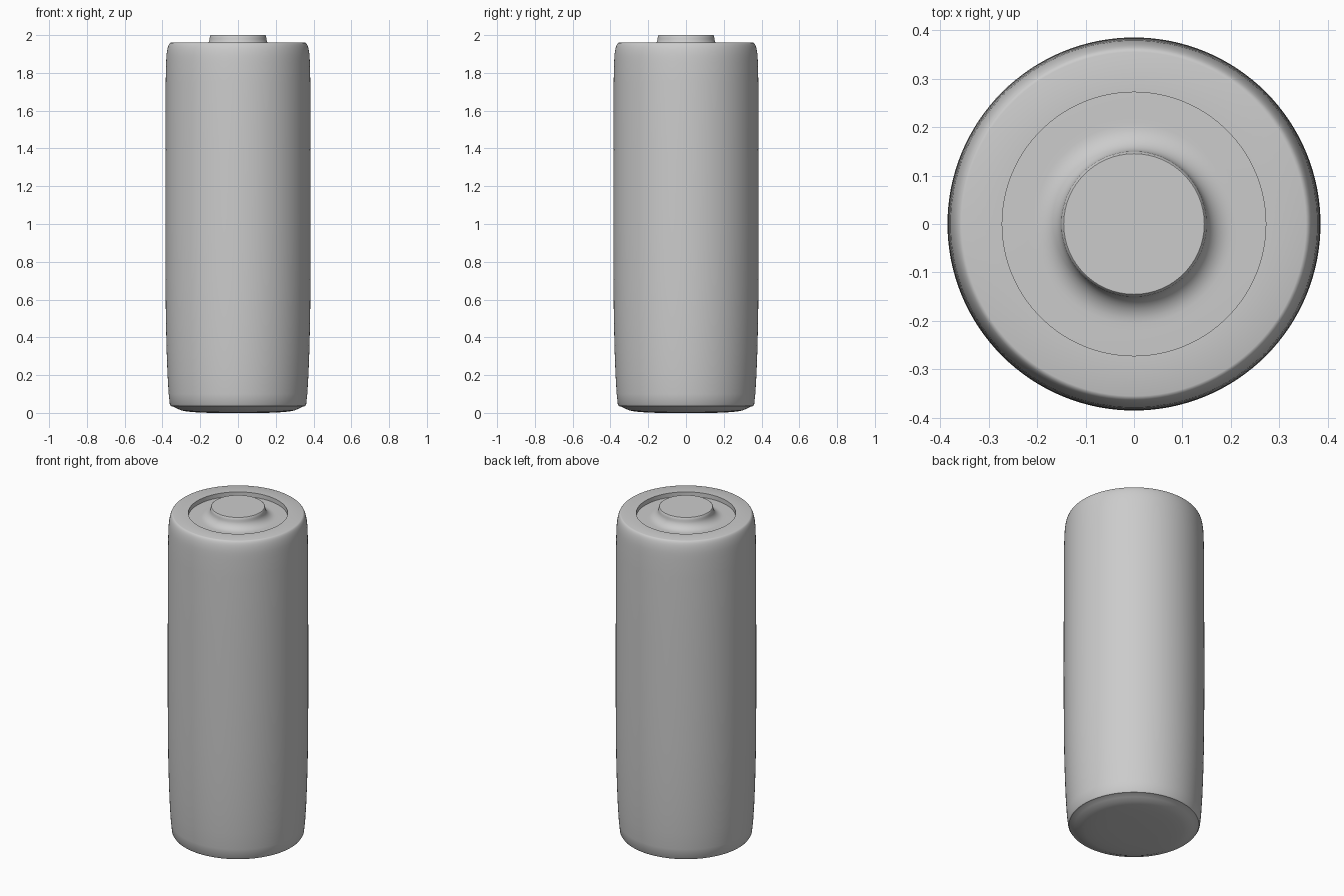
import bpy, bmesh, math

if "Cube" in bpy.data.objects:
    bpy.data.objects.remove(bpy.data.objects["Cube"])

SEGMENTS = 128


def arc(cx, cz, rx, rz, a0, a1, n=8):
    """Profile points along an elliptical arc, angles in degrees."""
    angles = [math.radians(a0 + (a1 - a0) * i / n) for i in range(n + 1)]
    return [(cx + rx * math.cos(a), cz + rz * math.sin(a)) for a in angles]


def lathe(name, profile):
    """Spin an (r, z) profile around the z axis."""
    bm = bmesh.new()
    verts = [bm.verts.new((r, 0, z)) for r, z in profile]
    edges = [bm.edges.new(pair) for pair in zip(verts, verts[1:])]
    bmesh.ops.spin(bm, geom=verts + edges, axis=(0, 0, 1), cent=(0, 0, 0),
                   angle=math.tau, steps=SEGMENTS)
    bmesh.ops.remove_doubles(bm, verts=bm.verts, dist=1e-5)
    bmesh.ops.recalc_face_normals(bm, faces=bm.faces)
    mesh = bpy.data.meshes.new(name)
    bm.to_mesh(mesh)
    bm.free()
    obj = bpy.data.objects.new(name, mesh)
    bpy.context.collection.objects.link(obj)
    bpy.ops.object.select_all(action='DESELECT')
    obj.select_set(True)
    bpy.context.view_layer.objects.active = obj
    bpy.ops.object.shade_smooth_by_angle(angle=math.radians(35))
    return obj


# Outer sleeve: slightly tapered foot, rounded shoulder, flat rim and recess wall
sleeve = [(0.345, 0.036), (0.355, 0.036), (0.361, 0.045), (0.367, 0.10),
          (0.373, 0.20), (0.378, 0.33), (0.382, 0.50), (0.384, 0.70),
          (0.385, 1.00), (0.384, 1.40), (0.383, 1.75), (0.381, 1.85)]
sleeve += arc(0.355, 1.86, 0.025, 0.10, 8, 90)
sleeve += [(0.272, 1.96), (0.272, 1.93)]
lathe("battery_sleeve", sleeve)

# Positive terminal: recessed plate sweeping up into the raised button
terminal = [(0.272, 1.934), (0.22, 1.935)]
terminal += arc(0.205, 1.985, 0.055, 0.05, 270, 180)
terminal += [(0.147, 1.998), (0.145, 2.0), (0.0, 2.0)]
lathe("positive_terminal", terminal)

# Negative terminal: shallow dished cap under the sleeve
base = [(0.355, 0.036), (0.345, 0.034), (0.325, 0.024), (0.30, 0.013),
        (0.27, 0.007), (0.22, 0.003), (0.15, 0.0), (0.0, 0.0)]
lathe("negative_terminal", base)
